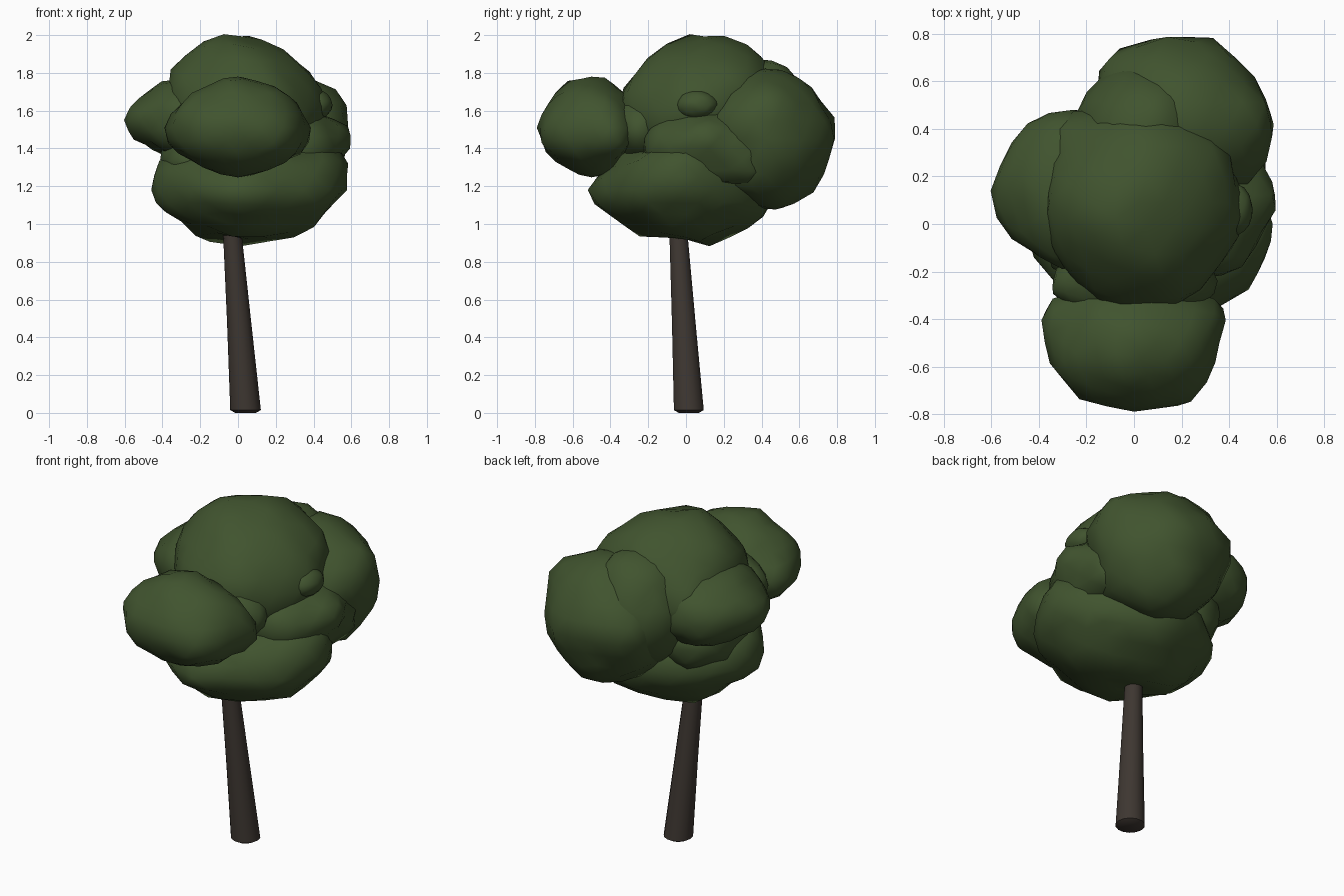
import bpy, bmesh, math
from mathutils import Vector, noise


def material(name, rgb):
    m = bpy.data.materials.new(name)
    m.diffuse_color = (*rgb, 1)
    return m


LEAF = material("leaf_green", (0.052, 0.088, 0.028))
BARK = material("bark_brown", (0.048, 0.038, 0.031))


def finish(bm, name, mat):
    for f in bm.faces:
        f.smooth = True
    mesh = bpy.data.meshes.new(name)
    bm.to_mesh(mesh)
    bm.free()
    mesh.materials.append(mat)
    ob = bpy.data.objects.new(name, mesh)
    bpy.context.collection.objects.link(ob)
    return ob


def leaf_clump(name, centre, radii, pulls, seed):
    """Lumpy ellipsoid whose surface is pulled towards a few given points."""
    c = Vector(centre)
    bm = bmesh.new()
    bmesh.ops.create_icosphere(bm, subdivisions=3, radius=1)
    for v in bm.verts:
        lump = 1 + 0.08 * noise.noise(v.co * 2.2 + Vector((seed * 7.3, seed, 0.5)))
        p = Vector([a * r for a, r in zip(v.co, radii)]) * lump
        for target in pulls:
            d = Vector(target) - c
            t = max(0.0, 1 - p.angle(d) / 0.55)
            w = t * t * (3 - 2 * t)
            p *= 1 + w * (d.length / p.length - 1)
        v.co = c + p
    return finish(bm, name, LEAF)


# Crown: overlapping clumps of foliage
leaf_clump("front_foliage", (0, -0.50, 1.51), (0.36, 0.27, 0.25),
           [(0, -0.79, 1.50), (-0.05, -0.60, 1.775), (0.0, -0.43, 1.78),
            (0.02, -0.45, 1.25), (0.05, -0.60, 1.28),
            (0.385, -0.36, 1.46), (-0.385, -0.36, 1.47), (0.24, -0.75, 1.47),
            (-0.25, -0.72, 1.48), (0.34, -0.58, 1.46)], 1)
leaf_clump("top_foliage", (0.02, 0.09, 1.62), (0.41, 0.42, 0.35),
           [(-0.14, 0.02, 2.0), (0.05, 0.19, 2.0), (-0.34, 0.08, 1.85),
            (-0.10, -0.365, 1.60), (0.20, -0.34, 1.60), (0.40, 0.05, 1.78),
            (-0.34, 0.43, 1.58), (0.29, 0.1, 1.885), (0.12, 0.38, 1.91),
            (0.36, -0.18, 1.48), (0.0, -0.16, 1.93), (0.38, 0.32, 1.76),
            (0.48, 0.05, 1.60)], 2)
leaf_clump("left_top_foliage", (-0.26, 0.14, 1.55), (0.31, 0.34, 0.22),
           [(-0.61, 0.11, 1.58), (-0.55, 0.28, 1.56), (-0.47, 0.08, 1.69),
            (-0.38, 0.46, 1.53), (-0.40, -0.13, 1.52), (-0.40, 0.1, 1.39)], 10)
leaf_clump("lower_foliage", (0.06, 0.0, 1.18), (0.49, 0.44, 0.26),
           [(-0.46, 0.0, 1.24), (0.59, -0.05, 1.34), (0.0, -0.53, 1.13),
            (-0.06, 0.20, 0.89), (0.43, 0.0, 1.00), (0.10, -0.20, 1.46),
            (0.15, -0.35, 1.38), (0.52, -0.20, 1.28), (0.15, 0.44, 1.08),
            (0.0, -0.32, 0.985), (-0.25, 0.1, 0.94), (0.27, 0.15, 0.94)], 3)
leaf_clump("back_foliage", (0.20, 0.42, 1.45), (0.38, 0.34, 0.36),
           [(0.10, 0.795, 1.53), (0.33, 0.785, 1.47), (-0.12, 0.71, 1.50),
            (0.56, 0.46, 1.67), (0.28, 0.50, 1.08), (0.20, 0.58, 1.79),
            (0.54, 0.22, 1.56), (0.2, 0.68, 1.17), (0.52, 0.60, 1.45),
            (0.48, 0.25, 1.36)], 4)
leaf_clump("rear_top_foliage", (0.04, 0.38, 1.53), (0.29, 0.29, 0.33),
           [(0.12, 0.48, 1.86), (-0.17, 0.59, 1.52), (-0.02, 0.66, 1.62)], 8)
leaf_clump("right_foliage", (0.28, 0.12, 1.40), (0.28, 0.35, 0.22),
           [(0.605, 0.10, 1.48), (0.52, 0.43, 1.24), (0.52, 0.38, 1.36),
            (0.42, -0.20, 1.42), (0.5, 0.2, 1.24)], 5)
leaf_clump("right_tuft", (0.41, 0.06, 1.63), (0.09, 0.11, 0.08), [], 9)
leaf_clump("left_foliage", (-0.18, 0.10, 1.34), (0.24, 0.30, 0.18),
           [(-0.30, -0.22, 1.32), (-0.39, 0.15, 1.35), (-0.26, 0.36, 1.27)], 6)
leaf_clump("inner_front_foliage", (0.0, -0.24, 1.50), (0.35, 0.17, 0.20), [], 7)

# Trunk: leaning, tapered, with a slightly rounded foot
bm = bmesh.new()
rings = []
SIDES = 14
for x, y, z, r in [(0.04, 0.015, 0.0, 0.055), (0.04, 0.015, 0.015, 0.081),
                   (0.006, -0.012, 0.48, 0.064), (-0.03, -0.04, 0.95, 0.049),
                   (-0.045, -0.05, 1.15, 0.041)]:
    rings.append([bm.verts.new((x + r * math.cos(a), y + r * math.sin(a), z))
                  for a in (math.tau * i / SIDES for i in range(SIDES))])
for low, high in zip(rings, rings[1:]):
    for i in range(SIDES):
        j = (i + 1) % SIDES
        bm.faces.new((low[i], low[j], high[j], high[i]))
bm.faces.new(rings[0][::-1])
bm.faces.new(rings[-1])
trunk = finish(bm, "trunk", BARK)
bpy.context.view_layer.objects.active = trunk
trunk.select_set(True)
bpy.ops.object.shade_smooth_by_angle(angle=math.radians(40))
